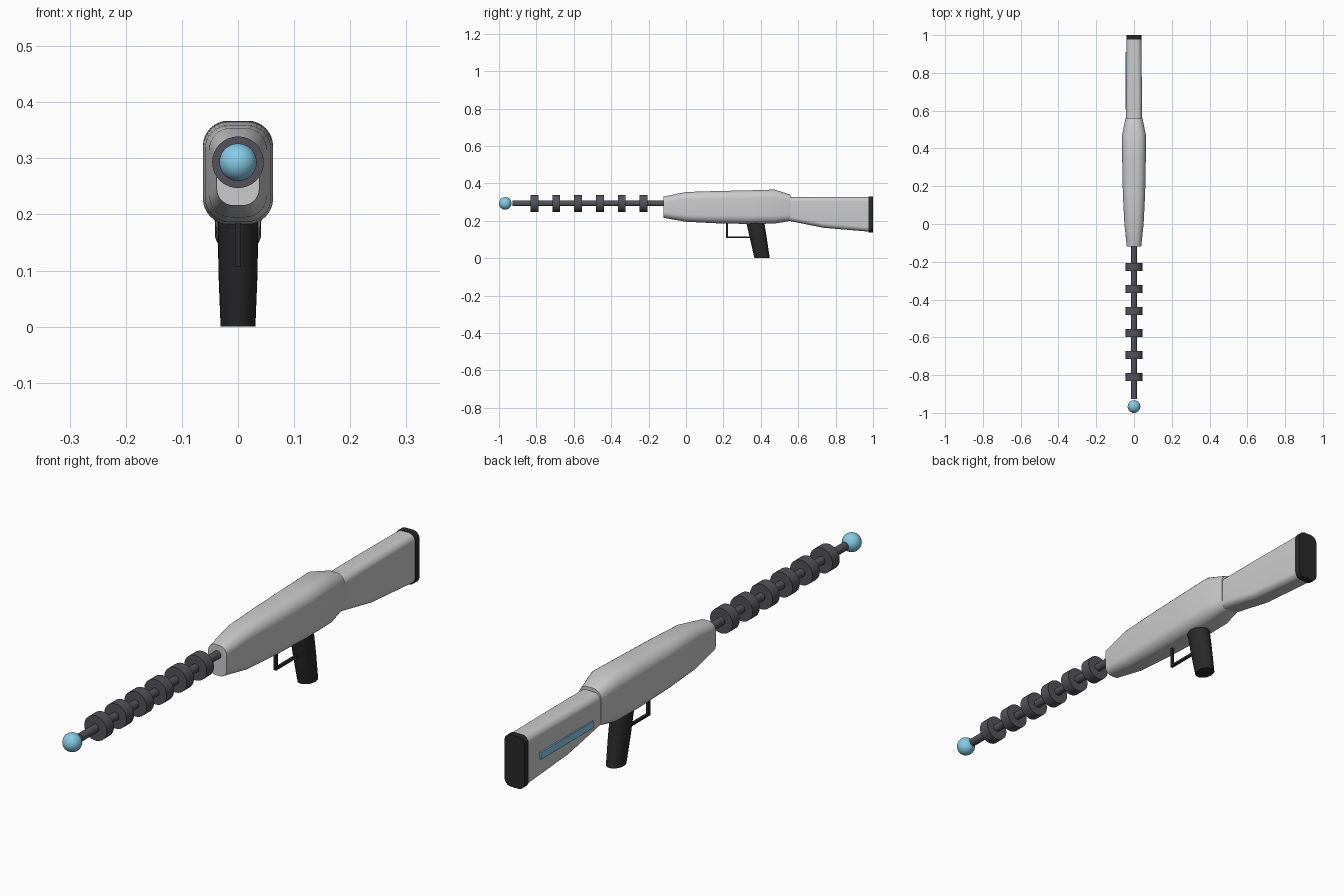
import bpy, bmesh
from math import sin, cos, pi, radians
from mathutils import Vector, Matrix

if "Cube" in bpy.data.objects:
    bpy.data.objects.remove(bpy.data.objects["Cube"])


def material(name, rgb):
    m = bpy.data.materials.new(name)
    m.diffuse_color = (*rgb, 1)
    m.use_nodes = True
    m.node_tree.nodes["Principled BSDF"].inputs["Base Color"].default_value = m.diffuse_color
    return m


LIGHT = material("light_shell", (0.6, 0.6, 0.63))
STEEL = material("dark_steel", (0.085, 0.085, 0.1))
BLACK = material("black_rubber", (0.022, 0.022, 0.022))
BLUE = material("blue_glow", (0.24, 0.6, 0.8))


def finish(name, bm, mat, angle=35):
    bmesh.ops.recalc_face_normals(bm, faces=bm.faces[:])
    mesh = bpy.data.meshes.new(name)
    bm.to_mesh(mesh)
    bm.free()
    ob = bpy.data.objects.new(name, mesh)
    bpy.context.collection.objects.link(ob)
    mesh.materials.append(mat)
    bpy.ops.object.select_all(action='DESELECT')
    ob.select_set(True)
    bpy.context.view_layer.objects.active = ob
    bpy.ops.object.shade_smooth_by_angle(angle=radians(angle))
    return ob


def loft(name, rings, mat, angle=35):
    """Skin a list of equal-length point rings and cap both ends."""
    bm = bmesh.new()
    loops = [[bm.verts.new(p) for p in ring] for ring in rings]
    n = len(loops[0])
    for a, b in zip(loops, loops[1:]):
        for i in range(n):
            j = (i + 1) % n
            bm.faces.new((a[i], a[j], b[j], b[i]))
    bm.faces.new(loops[0])
    bm.faces.new(loops[-1])
    return finish(name, bm, mat, angle)


def rounded_section(y, half_w, bottom, top, r, steps=8):
    """Rounded rectangle in the xz plane at depth y."""
    pts = []
    corners = ((1, 1), (-1, 1), (-1, -1), (1, -1))
    for k, (sx, sz) in enumerate(corners):
        cx = sx * (half_w - r)
        cz = top - r if sz > 0 else bottom + r
        for s in range(steps + 1):
            a = pi / 2 * (k + s / steps)
            pts.append((cx + r * cos(a), y, cz + r * sin(a)))
    return pts


def disc(name, y0, y1, radius, mat, z=0.293):
    bm = bmesh.new()
    m = Matrix.Translation((0, (y0 + y1) / 2, z)) @ Matrix.Rotation(pi / 2, 4, 'X')
    bmesh.ops.create_cone(bm, cap_ends=True, segments=32, radius1=radius,
                          radius2=radius, depth=y1 - y0, matrix=m)
    return finish(name, bm, mat)


def box(name, lo, hi, mat):
    lo, hi = Vector(lo), Vector(hi)
    bm = bmesh.new()
    m = Matrix.Translation((lo + hi) / 2) @ Matrix.Diagonal((*(hi - lo), 1))
    bmesh.ops.create_cube(bm, size=1, matrix=m)
    return finish(name, bm, mat)


# Main body
body = [(-0.12, 0.038, 0.216, 0.329, 0.030), (0.0, 0.051, 0.195, 0.354, 0.038),
        (0.16, 0.059, 0.187, 0.359, 0.043), (0.34, 0.0625, 0.183, 0.363, 0.045),
        (0.473, 0.0625, 0.185, 0.367, 0.045), (0.559, 0.045, 0.200, 0.340, 0.034)]
loft("body", [rounded_section(*s) for s in body], LIGHT)

# Shoulder stock and its end pad
stock = [(0.54, 0.042, 0.202, 0.327, 0.025), (0.60, 0.042, 0.190, 0.327, 0.025),
         (0.735, 0.0415, 0.163, 0.328, 0.025), (0.98, 0.039, 0.142, 0.328, 0.025)]
loft("stock", [rounded_section(*s) for s in stock], LIGHT)
loft("stock_pad", [rounded_section(y, 0.041, 0.138, 0.33, 0.026) for y in (0.976, 1.0)], BLACK)

# Blue strip on the left side of the stock
box("stock_strip", (-0.046, 0.605, 0.220), (-0.034, 0.91, 0.246), BLUE)

# Barrel rod, rings and tip
disc("barrel", -0.927, -0.10, 0.015, STEEL)
for i in range(6):
    y = -0.81 + i * 0.1166
    disc(f"barrel_ring_{i + 1}", y - 0.021, y + 0.021, 0.046, STEEL)
bm = bmesh.new()
bmesh.ops.create_uvsphere(bm, u_segments=32, v_segments=16, radius=0.0335,
                          matrix=Matrix.Translation((0, -0.9665, 0.293)))
finish("barrel_tip", bm, BLUE)

# Slanted grip
grip = [(0.0, 0.407, 0.041, 0.031), (0.1, 0.388, 0.045, 0.035), (0.21, 0.367, 0.049, 0.036)]
loft("grip", [[(hx * cos(2 * pi * i / 32), yc + hy * sin(2 * pi * i / 32), z)
               for i in range(32)] for z, yc, hy, hx in grip], BLACK)

# Trigger guard
box("guard_front", (-0.005, 0.215, 0.107), (0.005, 0.225, 0.20), BLACK)
box("guard_bottom", (-0.005, 0.225, 0.107), (0.005, 0.36, 0.116), BLACK)
